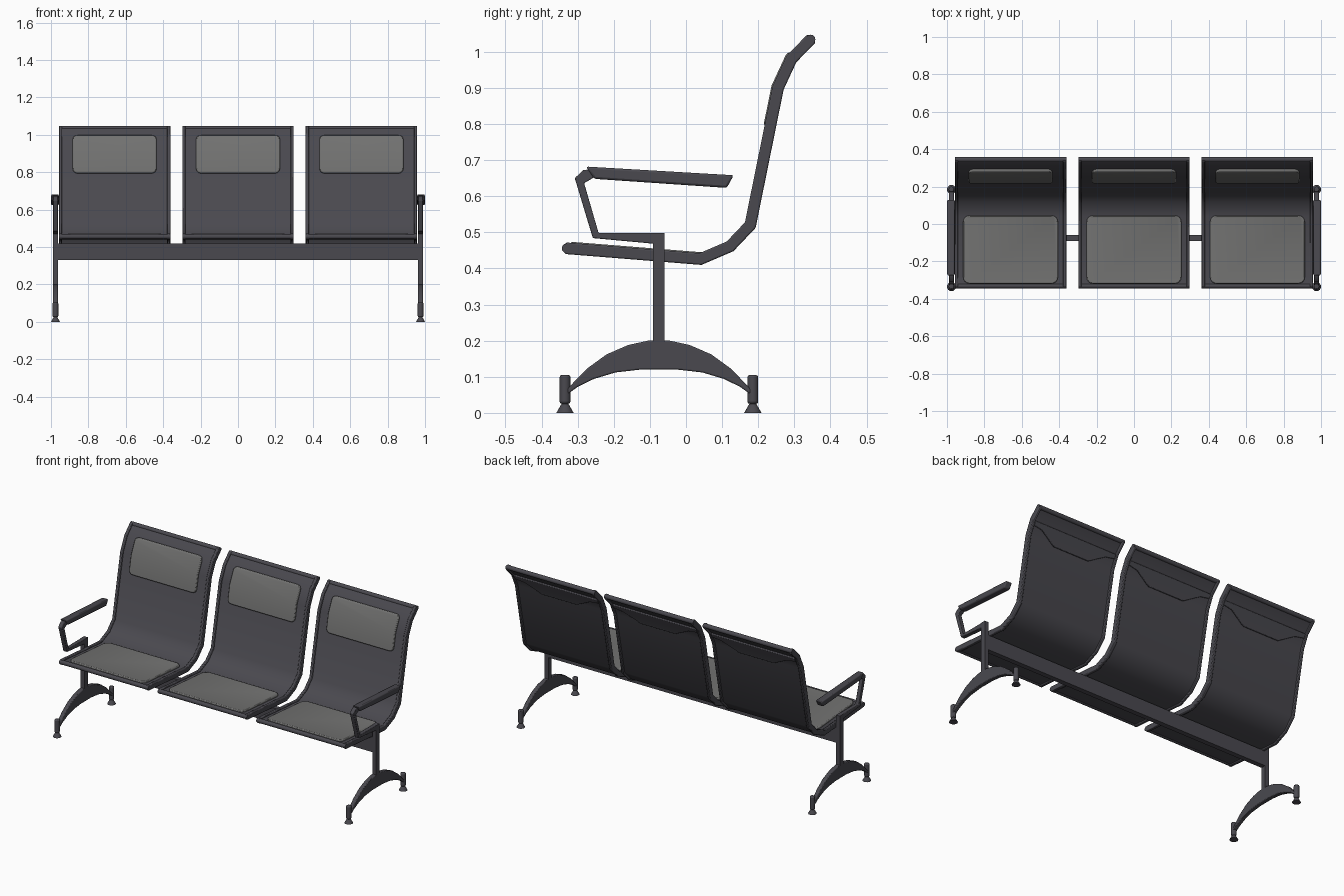
import bpy, bmesh, math
from mathutils import Vector, Matrix

if "Cube" in bpy.data.objects:
    bpy.data.objects.remove(bpy.data.objects["Cube"])


def material(name, rgb):
    m = bpy.data.materials.new(name)
    m.diffuse_color = (*rgb, 1)
    m.use_nodes = True
    m.node_tree.nodes["Principled BSDF"].inputs["Base Color"].default_value = m.diffuse_color
    return m


DARK = material("dark grey metal", (0.068, 0.066, 0.078))
PAD = material("grey cushion", (0.165, 0.165, 0.162))

# Side profile of a seat shell (y, z), front lip to top of the back
PATH = [Vector(p) for p in ((-0.335, 0.456), (0.04, 0.426), (0.122, 0.461),
                            (0.178, 0.52), (0.255, 0.90), (0.292, 0.98), (0.348, 1.037))]
CUM = [0.0]
for a, b in zip(PATH, PATH[1:]):
    CUM.append(CUM[-1] + (b - a).length)
LENGTH = CUM[-1]


def seg_normal(i):
    d = (PATH[i + 1] - PATH[i]).normalized()
    return Vector((-d.y, d.x))


def vert_normal(i):
    if i == 0 or i == len(PATH) - 1:
        return seg_normal(min(i, len(PATH) - 2))
    a, b = seg_normal(i - 1), seg_normal(i)
    return (a + b) / (1 + a.dot(b))


def on_path(s, n):
    """Point at arc length s, lifted n towards the sitter."""
    i = max(k for k in range(len(PATH) - 1) if k == 0 or s >= CUM[k] - 1e-5)
    t = (s - CUM[i]) / (CUM[i + 1] - CUM[i])
    return PATH[i].lerp(PATH[i + 1], t) + vert_normal(i).lerp(vert_normal(i + 1), t) * n


def finish(name, bm, mat, bevel=0.0):
    bmesh.ops.recalc_face_normals(bm, faces=bm.faces[:])
    me = bpy.data.meshes.new(name)
    bm.to_mesh(me)
    bm.free()
    me.materials.append(mat)
    ob = bpy.data.objects.new(name, me)
    bpy.context.collection.objects.link(ob)
    if bevel:
        mod = ob.modifiers.new("bevel", 'BEVEL')
        mod.width, mod.segments, mod.limit_method = bevel, 2, 'ANGLE'
        mod.angle_limit = math.radians(50)
    return ob


def extrude(bm, pts, vec):
    f = bm.faces.new([bm.verts.new(p) for p in pts])
    return f, vec


def slab(name, cx, outline, n0, n1, mat, bevel=0.0):
    """Outline in (x, arc length), bent along the shell profile."""
    bm = bmesh.new()
    bm.faces.new([bm.verts.new((x, s, n0)) for x, s in outline])
    for c in CUM[1:-1]:
        bmesh.ops.bisect_plane(bm, geom=bm.verts[:] + bm.edges[:] + bm.faces[:],
                               plane_co=(0, c, 0), plane_no=(0, 1, 0))
    r = bmesh.ops.extrude_face_region(bm, geom=bm.faces[:], use_keep_orig=True)
    for v in r["geom"]:
        if isinstance(v, bmesh.types.BMVert):
            v.co.z = n1
    for v in bm.verts:
        p = on_path(v.co.y, v.co.z)
        v.co = (cx + v.co.x, p.x, p.y)
    return finish(name, bm, mat, bevel)


def rect(x0, x1, s0, s1, r=0.0):
    if not r:
        return [(x0, s0), (x1, s0), (x1, s1), (x0, s1)]
    pts = []
    for k, (x, s) in enumerate(((x1 - r, s1 - r), (x0 + r, s1 - r),
                                (x0 + r, s0 + r), (x1 - r, s0 + r))):
        for j in range(5):
            a = math.pi / 2 * (k + j / 4)
            pts.append((x + r * math.cos(a), s + r * math.sin(a)))
    return pts


def plate(name, pts, x0, x1, mat=DARK, bevel=0.0):
    """Side outline (y, z) extruded along x."""
    bm = bmesh.new()
    f = bm.faces.new([bm.verts.new((x0, y, z)) for y, z in pts])
    r = bmesh.ops.extrude_face_region(bm, geom=[f], use_keep_orig=True)
    for v in r["geom"]:
        if isinstance(v, bmesh.types.BMVert):
            v.co.x = x1
    return finish(name, bm, mat, bevel)


def cone(name, loc, r1, r2, depth, rot=Matrix(), bevel=0.0):
    bm = bmesh.new()
    bmesh.ops.create_cone(bm, cap_ends=True, segments=16, radius1=r1, radius2=r2,
                          depth=depth, matrix=Matrix.Translation(loc) @ rot)
    return finish(name, bm, DARK, bevel)


# Three seats
ALONG_X = Matrix.Rotation(math.pi / 2, 4, 'Y')
for cx in (-0.66, 0, 0.66):
    slab("seat_shell", cx, rect(-0.285, 0.285, 0, LENGTH), -0.008, 0.008, DARK)
    for side in (-1, 1):
        slab("side_rail", cx, rect(side * 0.28, side * 0.298, 0, LENGTH), -0.016, 0.016, DARK, 0.004)
    for name, s in (("front_bar", 0.004), ("top_bar", LENGTH - 0.004)):
        p = on_path(s, 0)
        cone(name, (cx, p.x, p.y), 0.013, 0.013, 0.596, ALONG_X)
    slab("seat_cushion", cx, rect(-0.253, 0.253, 0.015, 0.384, 0.035), 0.0, 0.019, PAD, 0.005)
    slab("back_cushion", cx, rect(-0.224, 0.224, 0.823, 1.034, 0.025), 0.0, 0.019, PAD, 0.005)
    # raised panel behind the head cushion
    slab("rear_panel", cx, [(-0.28, CUM[5]), (-0.28, 0.995), (-0.22, 0.985), (-0.12, 0.925),
                            (0.12, 0.925), (0.22, 0.985), (0.28, 0.995), (0.28, CUM[5])],
         -0.016, 0.0, DARK, 0.003)

# Beam under the seats
plate("beam", [(-0.09, 0.33), (-0.06, 0.33), (-0.06, 0.42), (-0.09, 0.42)], -0.97, 0.97)

# Arched foot: half outline mirrored about the post
MID = -0.075
upper = [(0.255, 0.065), (0.2, 0.122), (0.145, 0.162), (0.085, 0.188), (0.03, 0.2)]
lower = [(0.05, 0.12), (0.12, 0.112), (0.18, 0.094), (0.225, 0.072), (0.255, 0.05)]
half = upper + [(-d, z) for d, z in reversed(upper)]
under = [(-d, z) for d, z in reversed(lower)] + lower
arch = [(MID + d, z) for d, z in half + under]

# Both ends: post, arch, feet and armrest
for side in (-1, 1):
    xi, xo = side * 0.963, side * 0.989
    xc = side * 0.976
    plate("post", [(-0.091, 0.18), (-0.059, 0.18), (-0.059, 0.498), (-0.091, 0.498)], xi, xo)
    plate("arched_foot", arch, xi, xo, bevel=0.004)
    plate("arm_bracket", [(-0.262, 0.675), (-0.285, 0.672), (-0.308, 0.65), (-0.258, 0.484),
                          (-0.085, 0.468), (-0.085, 0.498), (-0.242, 0.498),
                          (-0.282, 0.636), (-0.25, 0.655)], xi, xo, bevel=0.003)
    plate("armrest", [(-0.277, 0.682), (-0.254, 0.648), (0.113, 0.623), (0.132, 0.658)],
          side * 0.958, side * 0.999, bevel=0.006)
    for y in (MID - 0.26, MID + 0.26):
        cone("foot_post", (xc, y, 0.065), 0.015, 0.015, 0.08, bevel=0.006)
        cone("foot_pad", (xc, y, 0.014), 0.024, 0.008, 0.028)

# Smooth the rounded parts, keep edges sharp
for ob in bpy.context.collection.objects:
    ob.select_set(True)
    bpy.context.view_layer.objects.active = ob
bpy.ops.object.shade_smooth_by_angle(angle=math.radians(40))
